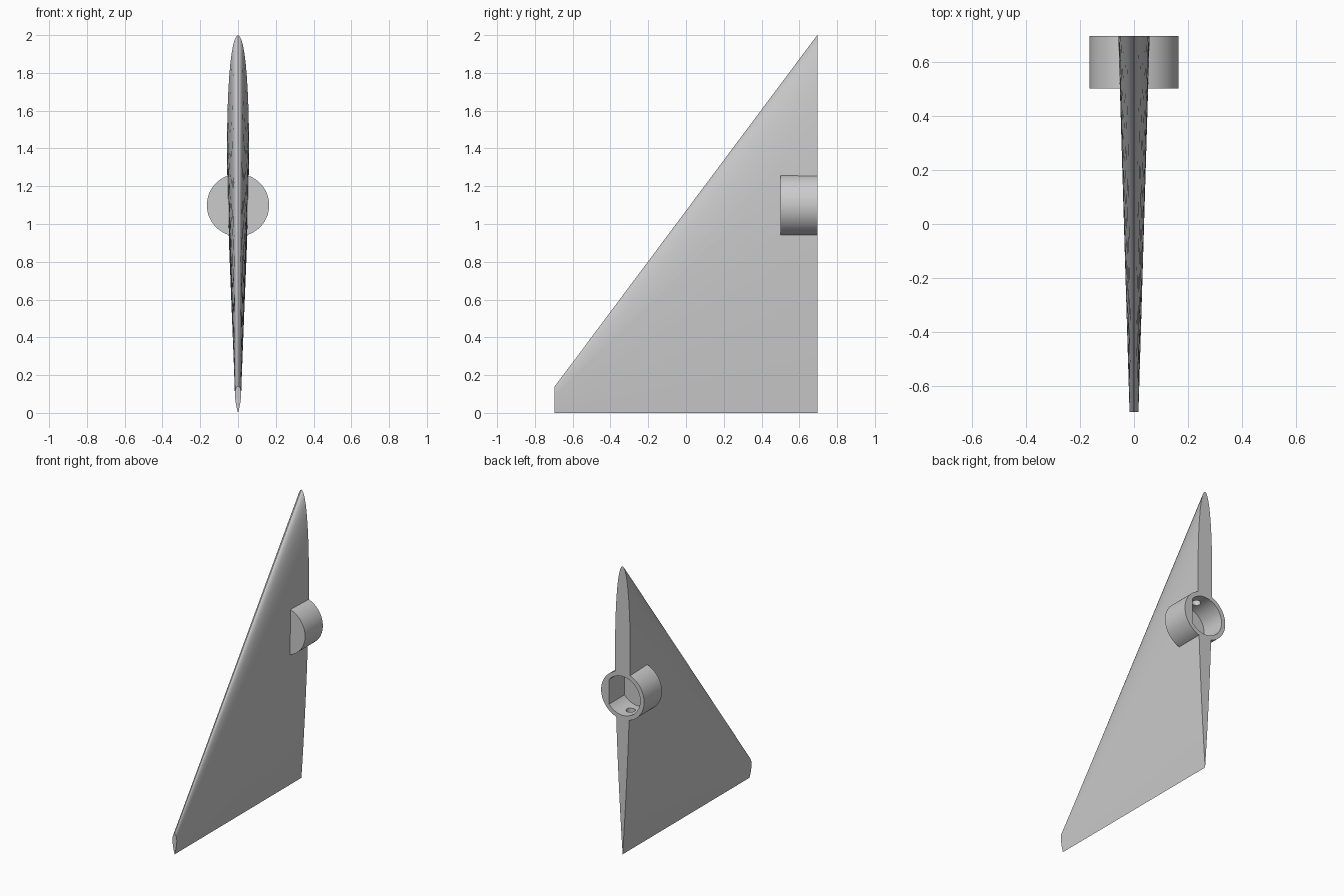
import bpy, bmesh, math
from mathutils import Matrix

cube = bpy.data.objects.get("Cube")
if cube:
    bpy.data.objects.remove(cube)

grey = bpy.data.materials.new("light_grey")
grey.use_nodes = True
color = (0.6, 0.6, 0.6, 1)
grey.diffuse_color = color
grey.node_tree.nodes["Principled BSDF"].inputs["Base Color"].default_value = color

END = 0.695                 # half the span along y
HUB_Z = 1.1                 # height of the hub axis


def make_object(name, bm):
    bmesh.ops.recalc_face_normals(bm, faces=bm.faces)
    mesh = bpy.data.meshes.new(name)
    bm.to_mesh(mesh)
    bm.free()
    mesh.materials.append(grey)
    obj = bpy.data.objects.new(name, mesh)
    bpy.context.collection.objects.link(obj)
    return obj


def loft(name, rings):
    """Skin closed rings of equal length and cap both ends."""
    bm = bmesh.new()
    loops = [[bm.verts.new(p) for p in ring] for ring in rings]
    n = len(loops[0])
    for a, b in zip(loops, loops[1:]):
        for i in range(n):
            j = (i + 1) % n
            bm.faces.new((a[i], a[j], b[j], b[i]))
    bm.faces.new(loops[0])
    bm.faces.new(loops[-1])
    return make_object(name, bm)


def airfoil(y, chord, half_thick, steps=28):
    """Symmetric airfoil, leading edge up, trailing edge on the ground."""
    side = []
    for i in range(steps + 1):
        t = (1 - math.cos(math.pi * i / steps)) / 2
        h = (0.2969 * math.sqrt(t) - 0.126 * t - 0.3516 * t**2
             + 0.2843 * t**3 - 0.1036 * t**4) / 0.1
        side.append((half_thick * h, chord * (1 - t)))
    right = [(x, y, z) for x, z in side]
    left = [(-x, y, z) for x, z in side[-2:0:-1]]
    return right + left


def barrel(name, radius, y0, y1, flat=None, sides=64):
    """Cylinder along y, optionally with a flat on its +x side."""
    rings = []
    for y in (y0, y1):
        ring = []
        for i in range(sides):
            a = math.tau * i / sides
            x = radius * math.cos(a)
            ring.append((min(x, flat) if flat else x, y,
                         HUB_Z + radius * math.sin(a)))
        rings.append(ring)
    return loft(name, rings)


def combine(target, other, operation):
    other.hide_render = True
    mod = target.modifiers.new(operation.title(), 'BOOLEAN')
    mod.operation = operation
    mod.solver = 'EXACT'
    mod.object = other
    bpy.context.view_layer.objects.active = target
    bpy.ops.object.modifier_apply(modifier=mod.name)
    bpy.data.objects.remove(other)


# Tapered fin
fin = loft("fin_with_hub", [airfoil(-END, 0.14, 0.0165), airfoil(END, 2.0, 0.058)])

# Round hub at the thick end
combine(fin, barrel("hub", 0.165, 0.5, END), 'UNION')

# Socket with one flat wall, open at the back
combine(fin, barrel("socket_cutter", 0.135, 0.525, END + 0.1, flat=0.105), 'DIFFERENCE')

# Small vertical pin hole through the socket wall
bm = bmesh.new()
bmesh.ops.create_cone(bm, cap_ends=True, segments=32, radius1=0.03, radius2=0.03,
                      depth=0.5, matrix=Matrix.Translation((0, 0.605, HUB_Z)))
combine(fin, make_object("pin_hole_cutter", bm), 'DIFFERENCE')

# Smooth shading with sharp edges kept
bpy.ops.object.select_all(action='DESELECT')
fin.select_set(True)
bpy.context.view_layer.objects.active = fin
bpy.ops.object.shade_smooth_by_angle(angle=math.radians(30))
